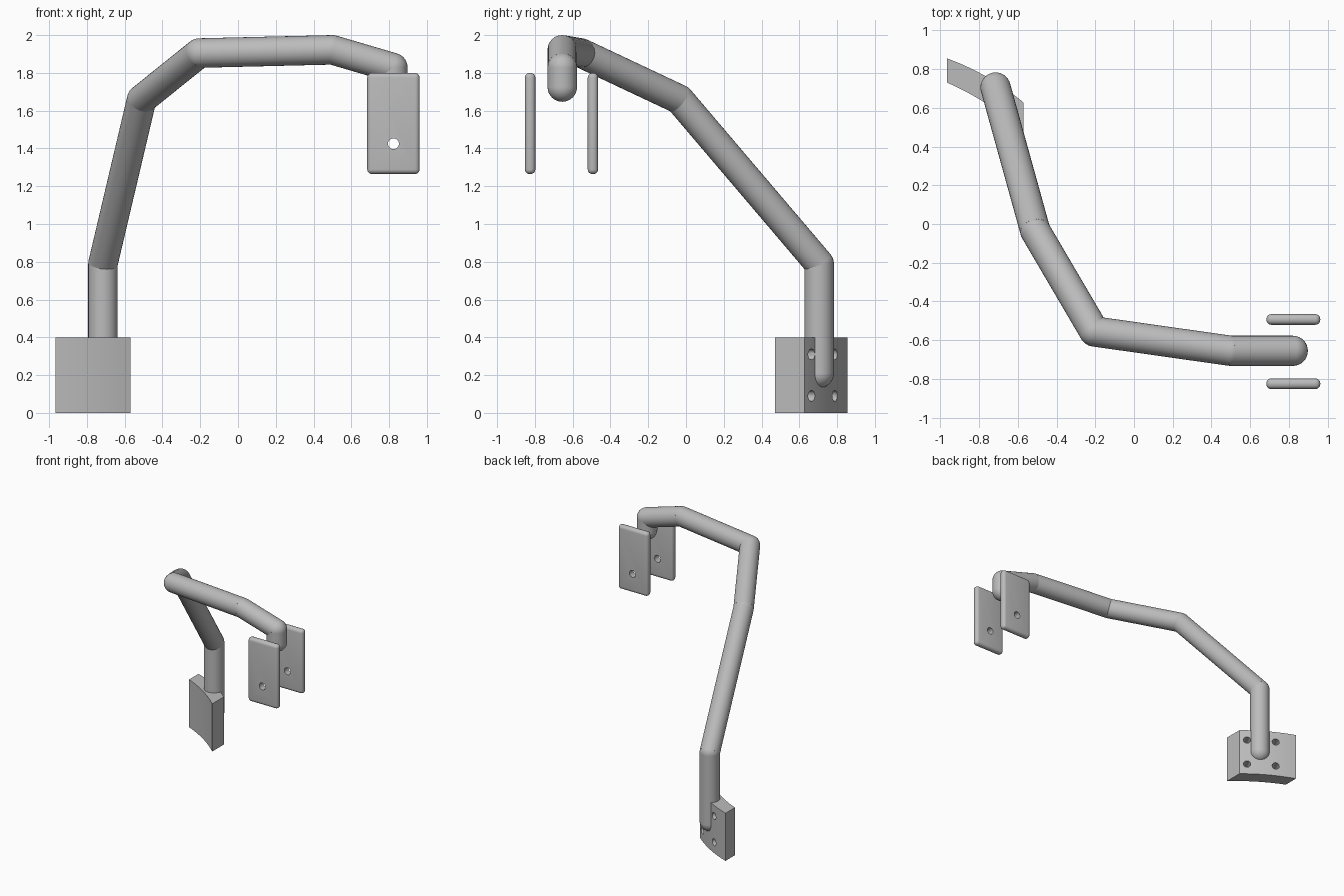
import bpy, bmesh, math
from mathutils import Vector, Matrix

cube = bpy.data.objects.get("Cube")
if cube:
    bpy.data.objects.remove(cube, do_unlink=True)

grey = bpy.data.materials.new("satin grey")
grey.use_nodes = True
colour = (0.5, 0.5, 0.5, 1)
grey.diffuse_color = colour
grey.node_tree.nodes["Principled BSDF"].inputs["Base Color"].default_value = colour


def make(name, bm):
    bmesh.ops.recalc_face_normals(bm, faces=bm.faces)
    mesh = bpy.data.meshes.new(name)
    bm.to_mesh(mesh)
    bm.free()
    mesh.materials.append(grey)
    ob = bpy.data.objects.new(name, mesh)
    bpy.context.collection.objects.link(ob)
    return ob


def select(ob):
    bpy.ops.object.select_all(action='DESELECT')
    ob.select_set(True)
    bpy.context.view_layer.objects.active = ob


def smooth(ob):
    select(ob)
    bpy.ops.object.shade_smooth_by_angle(angle=math.radians(35))


def rod(bm, a, b, radius, segments=32):
    a, b = Vector(a), Vector(b)
    turn = (b - a).to_track_quat('Z', 'Y').to_matrix().to_4x4()
    bmesh.ops.create_cone(bm, cap_ends=True, segments=segments, radius1=radius,
                          radius2=radius, depth=(b - a).length,
                          matrix=Matrix.Translation((a + b) / 2) @ turn)


def drill(ob, rods, radius):
    bm = bmesh.new()
    for a, b in rods:
        rod(bm, a, b, radius, 24)
    cutter = make("hole_cutter", bm)
    cutter.hide_render = True
    mod = ob.modifiers.new("holes", 'BOOLEAN')
    mod.operation = 'DIFFERENCE'
    mod.solver = 'EXACT'
    mod.object = cutter
    select(ob)
    bpy.ops.object.modifier_apply(modifier=mod.name)
    bpy.data.objects.remove(cutter, do_unlink=True)


# Bent tube: straight runs with ball joints and round ends
TUBE_R = 0.078
path = [(-0.715, 0.705, 0.21), (-0.715, 0.705, 0.79), (-0.51, -0.035, 1.66),
        (-0.205, -0.555, 1.905), (0.5, -0.655, 1.922), (0.82, -0.655, 1.828),
        (0.82, -0.655, 1.725)]
bm = bmesh.new()
for a, b in zip(path, path[1:]):
    rod(bm, a, b, TUBE_R)
for p in path:
    bmesh.ops.create_uvsphere(bm, u_segments=32, v_segments=16, radius=TUBE_R,
                              matrix=Matrix.Translation(p))
smooth(make("bent_tube", bm))


# Curved mounting block: two bowed edges extruded upward
def bowed(a, b, sag, steps=16):
    a, b = Vector(a), Vector(b)
    out = Vector((a.y - b.y, b.x - a.x)).normalized()
    return [a.lerp(b, i / steps) + out * sag * 4 * (i / steps) * (1 - i / steps)
            for i in range(steps + 1)]


outline = bowed((-0.965, 0.855), (-0.57, 0.627), 0.02)
outline += reversed(bowed((-0.965, 0.73), (-0.57, 0.472), 0.02))
bm = bmesh.new()
base = bm.faces.new([bm.verts.new((p.x, p.y, 0)) for p in outline])
lift = bmesh.ops.extrude_face_region(bm, geom=[base])["geom"]
bmesh.ops.translate(bm, vec=(0, 0, 0.4),
                    verts=[v for v in lift if isinstance(v, bmesh.types.BMVert)])
block = make("mounting_block", bm)

# Four blind screw holes around the tube foot
along = Vector((-0.866, 0.5, 0))
outward = Vector((0.5, 0.866, 0))
foot = Vector((-0.715, 0.725, 0))
screws = []
for side in (-1, 1):
    for z in (0.09, 0.31):
        c = foot + along * side * 0.115 + Vector((0, 0, z))
        screws.append((c - outward * 0.09, c + outward * 0.1))
drill(block, screws, 0.029)
smooth(block)

# Pair of rounded plates with a through hole
for name, y in (("front_plate", -0.825), ("back_plate", -0.493)):
    bm = bmesh.new()
    bmesh.ops.create_cube(bm, size=1, matrix=Matrix.Translation((0.823, y, 1.532))
                          @ Matrix.Diagonal((0.278, 0.055, 0.535, 1)))
    bmesh.ops.bevel(bm, geom=bm.edges[:], offset=0.025, segments=5,
                    profile=0.5, affect='EDGES')
    plate = make(name, bm)
    drill(plate, [((0.823, y - 0.1, 1.425), (0.823, y + 0.1, 1.425))], 0.029)
    smooth(plate)
